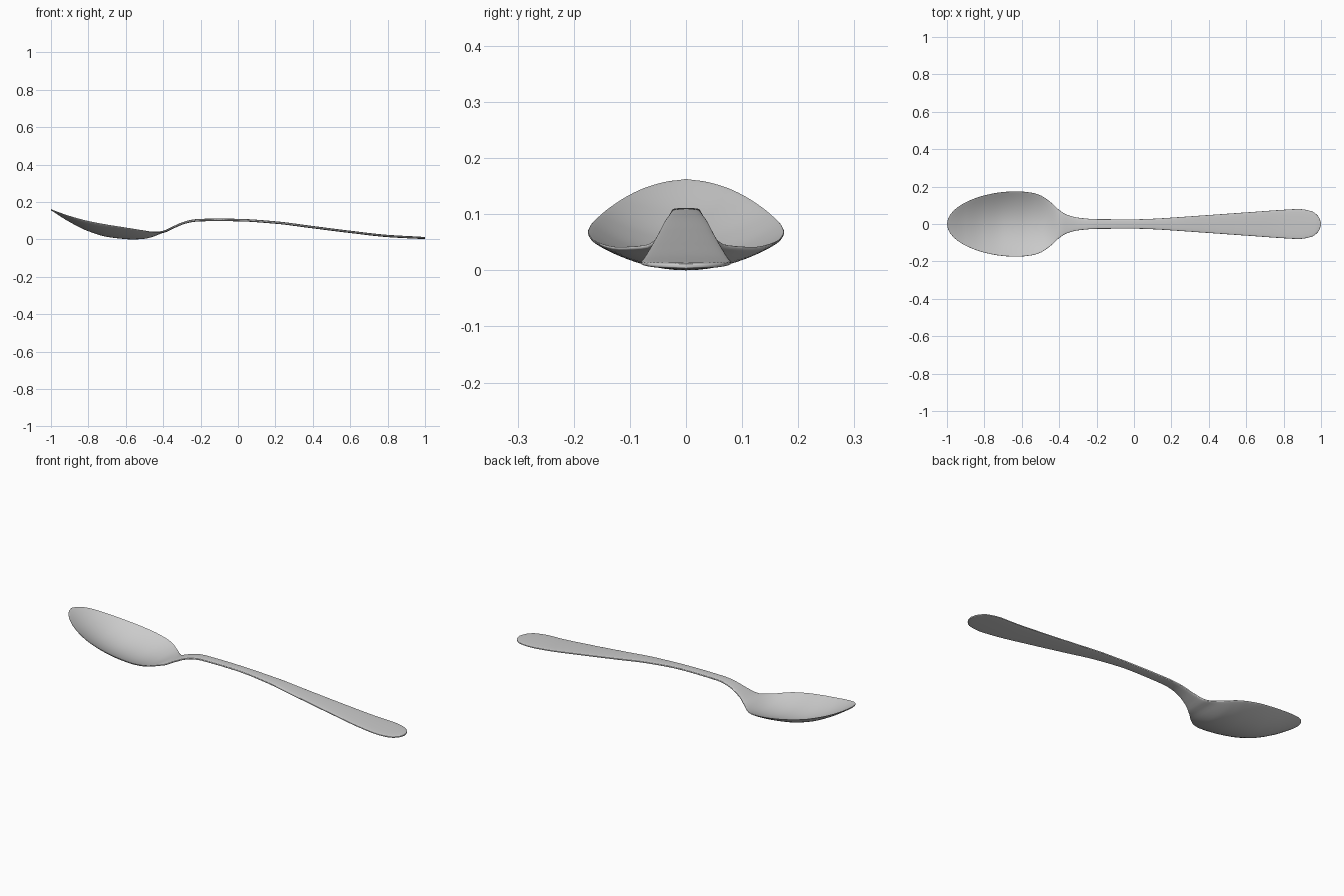
import bpy, bmesh, math

if "Cube" in bpy.data.objects:
    bpy.data.objects.remove(bpy.data.objects["Cube"])

# profile curves along the spoon: (x, value)
HALF_WIDTH = [(-1, 0), (-.98, .053), (-.95, .084), (-.9, .116), (-.8, .153), (-.7, .171), (-.63, .175),
              (-.55, .168), (-.5, .153), (-.45, .12), (-.4, .075), (-.36, .05), (-.3, .034), (-.2, .026),
              (0, .025), (.1, .028), (.2, .034), (.4, .048), (.6, .062), (.8, .076), (.88, .08),
              (.95, .068), (.98, .047), (1, 0)]
RIM = [(-1, .161), (-.9, .126), (-.8, .099), (-.7, .08), (-.6, .064), (-.5, .048), (-.45, .041),
       (-.4, .043), (-.35, .064), (-.3, .086), (-.25, .1), (-.2, .105), (-.1, .106), (0, .105),
       (.2, .092), (.4, .067), (.6, .042), (.8, .02), (1, .009)]
DEPTH = [(-1, 0), (-.9, .027), (-.8, .049), (-.7, .06), (-.6, .056), (-.5, .038), (-.45, .018), (-.39, 0), (1, 0)]
THICK = [(-1, .007), (-.9, .009), (-.5, .010), (-.35, .013), (-.1, .0135), (.6, .0125), (.97, .012), (1, .008)]


def curve(pts, x):
    """Smooth monotone interpolation through the profile points."""
    n = len(pts)
    s = [(pts[i + 1][1] - pts[i][1]) / (pts[i + 1][0] - pts[i][0]) for i in range(n - 1)]

    def slope(i):
        if i == 0:
            return s[0]
        if i == n - 1:
            return s[-1]
        a, b = s[i - 1], s[i]
        return 2 * a * b / (a + b) if a * b > 0 else 0

    for i in range(n - 1):
        if x <= pts[i + 1][0] or i == n - 2:
            h = pts[i + 1][0] - pts[i][0]
            t = (x - pts[i][0]) / h
            return ((1 + 2 * t) * (1 - t) ** 2 * pts[i][1] + t * (1 - t) ** 2 * h * slope(i)
                    + t * t * (3 - 2 * t) * pts[i + 1][1] + t * t * (t - 1) * h * slope(i + 1))


# squared widths give round ends
WIDTH_SQ = [(x, w * w) for x, w in HALF_WIDTH]
STEPS, RING = 160, 56

# loft the cross-sections from bowl tip to handle end
bm = bmesh.new()
rings = []
for i in range(STEPS + 1):
    f = i / STEPS
    x = 0.5 * (2 * f - 1) - 0.5 * math.cos(math.pi * f)   # denser at both ends
    w = max(math.sqrt(max(curve(WIDTH_SQ, x), 0)), .002)
    rim, depth, thick = curve(RIM, x), curve(DEPTH, x), curve(THICK, x)
    ring = []
    for k in range(RING):
        a = 2 * math.pi * k / RING
        u = math.cos(a)
        side = math.copysign(abs(math.sin(a)) ** .45, math.sin(a)) if abs(math.sin(a)) > 1e-6 else 0
        z = rim - depth * (1 - u * u) + side * thick / 2
        ring.append(bm.verts.new((x, w * u, z)))
    rings.append(ring)
for r0, r1 in zip(rings, rings[1:]):
    for k in range(RING):
        j = (k + 1) % RING
        bm.faces.new((r0[k], r0[j], r1[j], r1[k]))
bm.faces.new(rings[0])
bm.faces.new(rings[-1])
bmesh.ops.recalc_face_normals(bm, faces=bm.faces)

# rest the spoon on the ground
low = min(v.co.z for v in bm.verts)
for v in bm.verts:
    v.co.z -= low

mesh = bpy.data.meshes.new("spoon")
bm.to_mesh(mesh)
bm.free()
spoon = bpy.data.objects.new("spoon", mesh)
bpy.context.collection.objects.link(spoon)

# brushed steel grey
steel = bpy.data.materials.new("steel grey")
steel.diffuse_color = (.6, .6, .6, 1)
steel.use_nodes = True
steel.node_tree.nodes["Principled BSDF"].inputs["Base Color"].default_value = steel.diffuse_color
mesh.materials.append(steel)

bpy.context.view_layer.objects.active = spoon
spoon.select_set(True)
bpy.ops.object.shade_smooth_by_angle(angle=math.radians(50))
